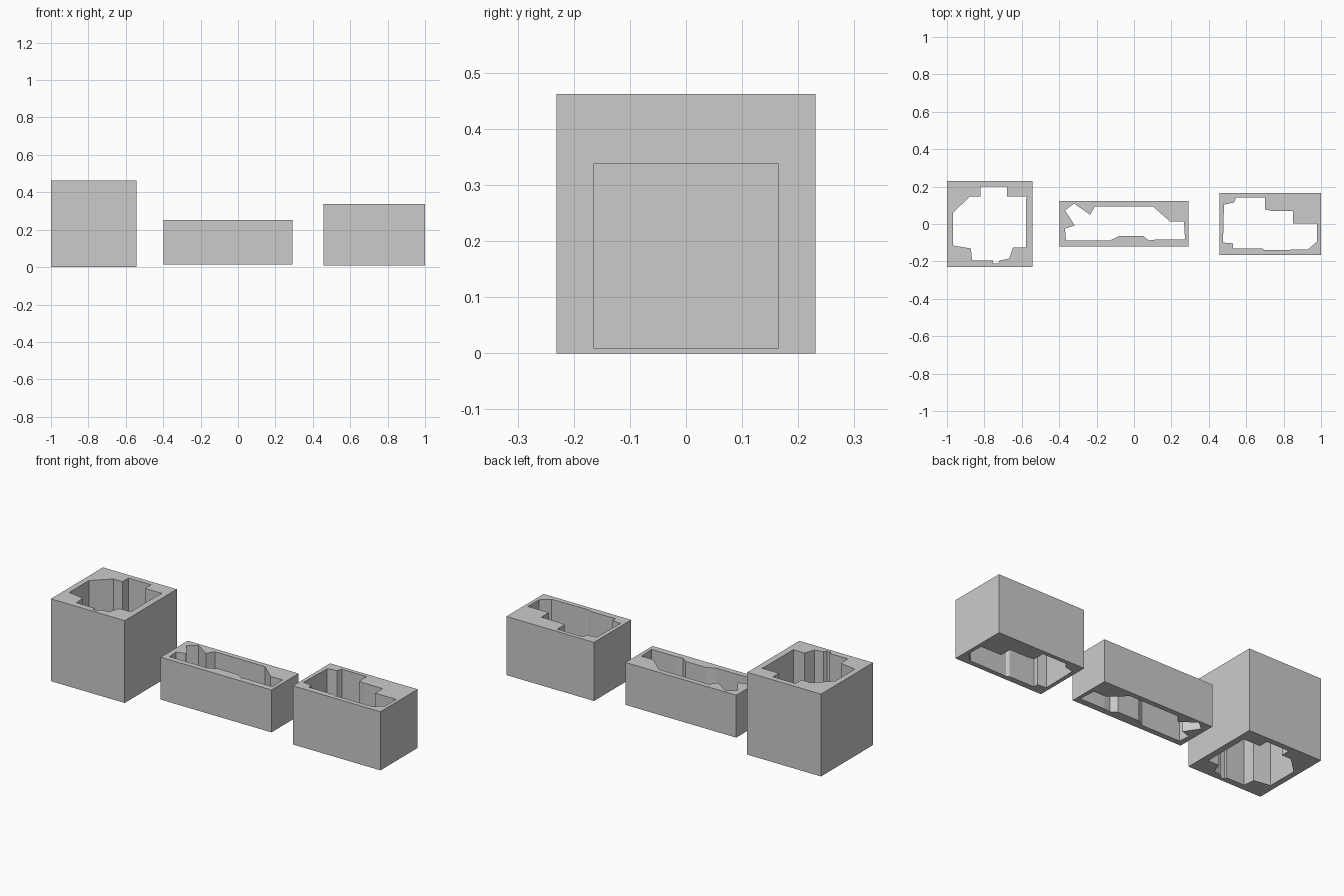
import bpy, bmesh

if "Cube" in bpy.data.objects:
    bpy.data.objects.remove(bpy.data.objects["Cube"])


def hollow_block(name, x0, x1, y0, y1, z0, z1, hole):
    """Rectangular block with an irregular shaft cut straight through it."""
    bm = bmesh.new()
    edges = []
    for loop in ([(x0, y0), (x1, y0), (x1, y1), (x0, y1)], hole):
        vs = [bm.verts.new((x, y, z0)) for x, y in loop]
        edges += [bm.edges.new((vs[i - 1], vs[i])) for i in range(len(vs))]
    bmesh.ops.triangle_fill(bm, edges=edges, use_beauty=True, use_dissolve=False)
    ext = bmesh.ops.extrude_face_region(bm, geom=bm.faces[:], use_keep_orig=True)
    top = [v for v in ext["geom"] if isinstance(v, bmesh.types.BMVert)]
    bmesh.ops.translate(bm, verts=top, vec=(0, 0, z1 - z0))
    bmesh.ops.recalc_face_normals(bm, faces=bm.faces[:])
    mesh = bpy.data.meshes.new(name)
    bm.to_mesh(mesh)
    bm.free()
    obj = bpy.data.objects.new(name, mesh)
    bpy.context.collection.objects.link(obj)
    return obj


# Tall block on the left
hollow_block("tall_block", -1.0, -0.542, -0.231, 0.231, 0.0, 0.462, [
    (-.82, .2), (-.68, .2), (-.68, .147), (-.572, .147), (-.578, .13), (-.578, -.126),
    (-.647, -.126), (-.668, -.185), (-.717, -.195), (-.727, -.211), (-.754, -.211),
    (-.754, -.195), (-.866, -.195), (-.872, -.131), (-.968, -.115), (-.968, .061),
    (-.877, .147), (-.82, .147)])

# Long low block in the middle
hollow_block("long_block", -0.397, 0.291, -0.119, 0.122, 0.015, 0.253, [
    (-.321, .11), (-.235, .05), (-.209, .093), (.102, .093), (.193, .013), (.267, .013),
    (.273, -.083), (.118, -.083), (.08, -.088), (.048, -.064), (-.08, -.064),
    (-.128, -.088), (-.364, -.088), (-.369, -.024), (-.316, -.008), (-.369, .072)])

# Medium block on the right
hollow_block("medium_block", 0.456, 1.0, -0.165, 0.165, 0.009, 0.338, [
    (.545, .142), (.7, .142), (.7, .077), (.738, .07), (.85, .07), (.85, .003),
    (.979, .003), (.979, -.094), (.93, -.136), (.7, -.14), (.684, -.131),
    (.529, -.131), (.529, -.104), (.476, -.099), (.481, .104), (.535, .115)])
